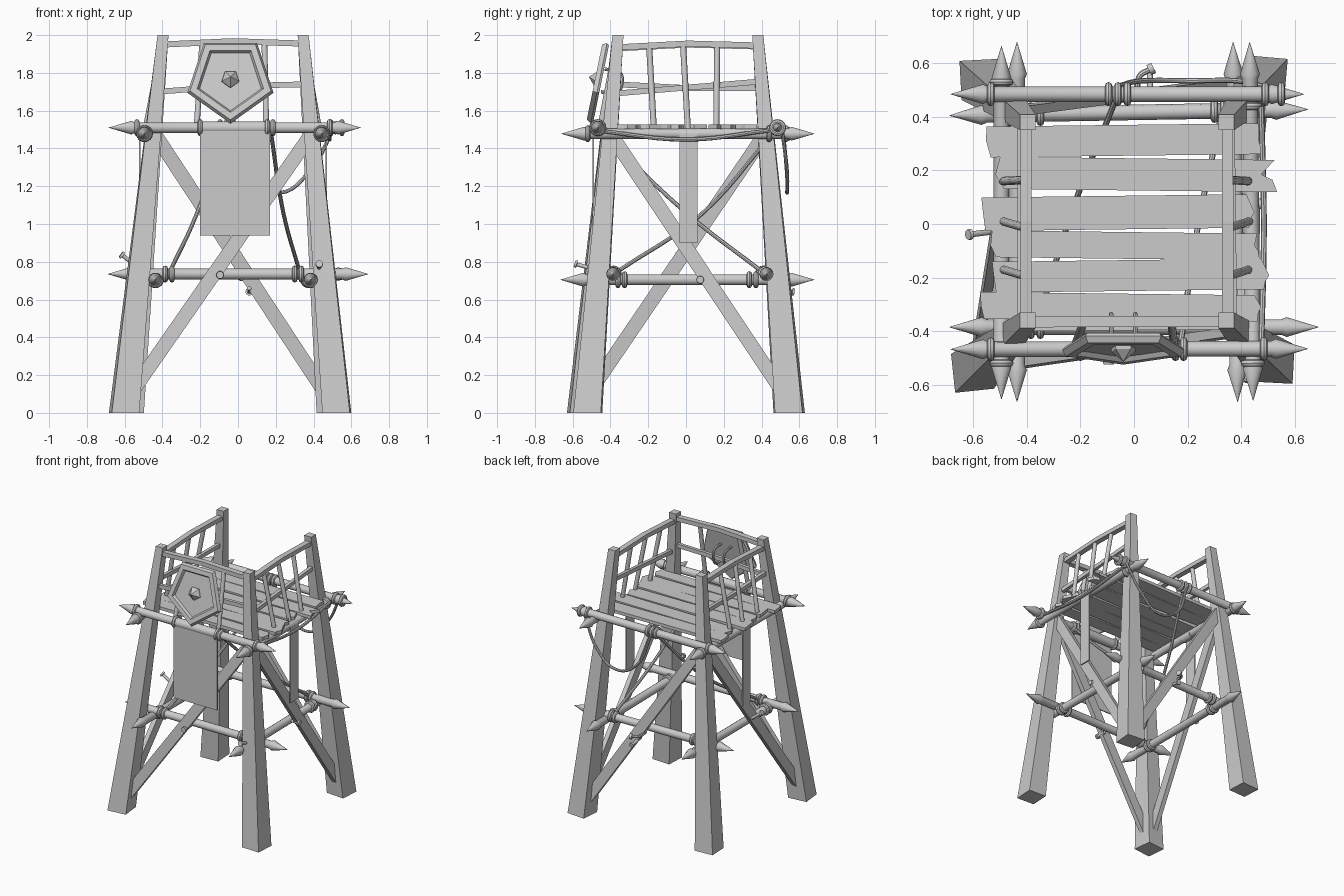
import bpy, bmesh, math
from mathutils import Vector as V

if "Cube" in bpy.data.objects:
    bpy.data.objects.remove(bpy.data.objects["Cube"])

mat = bpy.data.materials.new("plain grey")
mat.diffuse_color = (0.6, 0.6, 0.6, 1)
mat.use_nodes = True
mat.node_tree.nodes["Principled BSDF"].inputs["Base Color"].default_value = mat.diffuse_color


def finish(ob, smooth):
    ob.data.materials.clear()
    ob.data.materials.append(mat)
    if smooth:
        bpy.ops.object.select_all(action='DESELECT')
        ob.select_set(True)
        bpy.context.view_layer.objects.active = ob
        bpy.ops.object.shade_smooth_by_angle(angle=math.radians(40))
    return ob


def loft(name, rings, smooth=False, closed=False):
    """Skin a list of equal-length point rings, capping both ends."""
    bm = bmesh.new()
    rs = [[bm.verts.new(p) for p in r] for r in rings]
    n = len(rs[0])
    pairs = list(zip(rs, rs[1:])) + ([(rs[-1], rs[0])] if closed else [])
    for a, b in pairs:
        for i in range(n):
            bm.faces.new((a[i], a[(i + 1) % n], b[(i + 1) % n], b[i]))
    if not closed:
        bm.faces.new(rs[0])
        bm.faces.new(rs[-1])
    bmesh.ops.remove_doubles(bm, verts=bm.verts, dist=1e-5)
    bmesh.ops.recalc_face_normals(bm, faces=bm.faces)
    me = bpy.data.meshes.new(name)
    bm.to_mesh(me)
    bm.free()
    ob = bpy.data.objects.new(name, me)
    bpy.context.collection.objects.link(ob)
    return finish(ob, smooth)


def frame(d, hint=V((0, 0, 1))):
    d = d.normalized()
    if abs(d.dot(hint)) > 0.95:
        hint = V((1, 0, 0))
    a = d.cross(hint).normalized()
    return a, a.cross(d).normalized()


def lathe(name, p0, p1, prof, n=14):
    """Round shape along p0-p1; prof = (distance along, radius)."""
    p0, p1 = V(p0), V(p1)
    d = (p1 - p0).normalized()
    a, b = frame(d)
    rings = [[p0 + d * t + r * (a * math.cos(k * math.tau / n) + b * math.sin(k * math.tau / n))
              for k in range(n)] for t, r in prof]
    return loft(name, rings, True)


def rod(name, p0, p1, r, n=10):
    return lathe(name, p0, p1, [(0, r), ((V(p1) - V(p0)).length, r)], n)


def beam(name, pts, w, h, hint=V((0, 0, 1))):
    """Rectangular bar along a path: w sideways, h along the hint."""
    pts = [V(p) for p in pts]
    a, b = frame(pts[-1] - pts[0], hint)
    return loft(name, [[p + a * (sx * w / 2) + b * (sy * h / 2)
                        for sx, sy in ((-1, -1), (1, -1), (1, 1), (-1, 1))] for p in pts])


def rope(name, pts, r):
    cu = bpy.data.curves.new(name, 'CURVE')
    cu.dimensions, cu.bevel_depth, cu.bevel_resolution = '3D', r, 2
    cu.resolution_u, cu.use_fill_caps = 6, True
    s = cu.splines.new('BEZIER')
    s.bezier_points.add(len(pts) - 1)
    for bp, p in zip(s.bezier_points, pts):
        bp.co = p
        bp.handle_left_type = bp.handle_right_type = 'AUTO'
    ob = bpy.data.objects.new(name, cu)
    bpy.context.collection.objects.link(ob)
    bpy.ops.object.select_all(action='DESELECT')
    ob.select_set(True)
    bpy.context.view_layer.objects.active = ob
    bpy.ops.object.convert(target='MESH')
    return finish(bpy.context.view_layer.objects.active, True)


def ring(name, c, d, R=0.031, r=0.014):
    c, d = V(c), V(d).normalized()
    a, b = frame(d)
    rings = []
    for i in range(16):
        o = a * math.cos(i * math.tau / 16) + b * math.sin(i * math.tau / 16)
        rings.append([c + o * (R + r * math.cos(k * math.tau / 8)) + d * (r * math.sin(k * math.tau / 8))
                      for k in range(8)])
    return loft(name, rings, True, True)


# Four splayed, tapered legs
legs = {"front_left": ((-0.603, -0.55), (-0.397, -0.36), 6), "front_right": ((0.523, -0.52), (0.345, -0.36), -3),
        "back_left": ((-0.575, 0.54), (-0.397, 0.38), 3), "back_right": ((0.495, 0.55), (0.345, 0.38), -5)}


def leg_at(k, z):
    b, t, _ = legs[k]
    f = z / 2
    return V((b[0] + (t[0] - b[0]) * f, b[1] + (t[1] - b[1]) * f, z))


for k, (b, t, tw) in legs.items():
    rings = []
    for z, s, ang in ((0, 0.073, tw), (2, 0.029, 0)):
        q = math.radians(ang)
        rings.append([leg_at(k, z) + V((s * (x * math.cos(q) - y * math.sin(q)), s * (x * math.sin(q) + y * math.cos(q)), 0))
                      for x, y in ((-1, -1), (1, -1), (1, 1), (-1, 1))])
    loft(k + "_leg", rings)

# Pointed logs
logs = [("front_upper", (-0.685, -0.468, 1.51), (0.65, -0.466, 1.51), (-0.535, 0.485)),
        ("back_upper", (-0.685, 0.485, 1.51), (0.635, 0.485, 1.51), (-0.535, 0.49, 0.55, -0.095, -0.06, -0.025)),
        ("front_lower", (-0.69, -0.385, 0.735), (0.69, -0.385, 0.735), (-0.385, -0.35, 0.30, 0.335)),
        ("back_lower", (-0.69, 0.405, 0.735), (0.65, 0.428, 0.735), (-0.385, -0.35, 0.30, 0.335)),
        ("left_upper", (-0.495, -0.655, 1.478), (-0.495, 0.665, 1.478), (-0.52, 0.53)),
        ("right_upper", (0.445, -0.66, 1.478), (0.432, 0.68, 1.478), (-0.52, 0.44)),
        ("left_lower", (-0.437, -0.665, 0.705), (-0.437, 0.68, 0.705), (-0.36, -0.325, 0.335, 0.37)),
        ("right_lower", (0.387, -0.665, 0.705), (0.37, 0.68, 0.705), (-0.36, -0.325, 0.335, 0.37))]
for name, p, q, bands in logs:
    p, q = V(p), V(q)
    L = (q - p).length
    lathe(name + "_log", p, q, [(0, 0.0005), (0.12, 0.037), (0.14, 0.029), (L - 0.14, 0.029),
                                (L - 0.12, 0.037), (L, 0.0005)])
    ax = 0 if abs(q.x - p.x) > 1 else 1
    for c in bands:
        ring(name + "_binding", p.lerp(q, (c - p[ax]) / (q[ax] - p[ax])), q - p)

# Diagonal braces, one per side
for name, lo, hi, nrm in (("front", "front_left", "front_right", (0, 1, 0)), ("back", "back_right", "back_left", (0, 1, 0)),
                          ("right", "back_right", "front_right", (1, 0, 0)), ("left", "front_left", "back_left", (1, 0, 0))):
    beam(name + "_brace", [leg_at(lo, 0.06), leg_at(hi, 1.48)], 0.075, 0.035, V(nrm))

# Uneven floor planks: left x, right x, y low, y high, end jag
for i, (x0, x1, y0, y1, j) in enumerate(((-0.55, 0.475, 0.255, 0.37, -0.01), (-0.5, 0.535, 0.125, 0.245, -0.06),
                                         (-0.57, 0.43, -0.02, 0.105, 0.02), (-0.53, 0.47, -0.13, -0.03, -0.02),
                                         (-0.53, 0.485, -0.25, -0.135, 0.02), (-0.575, 0.46, -0.36, -0.26, 0.015))):
    m, e = (y0 + y1) / 2, 0.006 * (-1) ** i
    out = [(x0 + 0.015, y0 - e), (x1, y0 + e), (x1 + j * 0.3, m - 0.02), (x1 + j, m),
           (x1 - 0.01, y1 + e), (x0, y1 - e), (x0 + j * 0.3, m)]
    loft("floor_plank", [[V((x, y, z)) for x, y in out] for z in (1.503, 1.527)])


# Railings on the left, right and front
def rail(name, a, b, z0, z1, bow, w, h):
    p, q = leg_at(a, z0), leg_at(b, z1)
    beam(name, [p, (p + q) / 2 + V((0, 0, bow)), q], w, h)


rail("left_top_rail", "front_left", "back_left", 1.93, 1.94, 0.015, 0.042, 0.032)
rail("right_top_rail", "front_right", "back_right", 1.935, 1.945, 0.015, 0.042, 0.032)
rail("front_top_rail", "front_left", "front_right", 1.95, 1.955, 0.015, 0.042, 0.032)
rail("left_mid_rail", "front_left", "back_left", 1.74, 1.72, -0.01, 0.025, 0.03)
rail("right_mid_rail", "front_right", "back_right", 1.69, 1.755, 0.0, 0.025, 0.03)
rail("front_mid_rail", "front_left", "front_right", 1.70, 1.74, 0.01, 0.025, 0.03)
for yb, yt in ((-0.17, -0.195), (0.01, -0.015), (0.16, 0.165)):
    rod("left_baluster", (-0.49, yb, 1.5), (-0.405, yt, 1.94), 0.016)
    rod("right_baluster", (0.43, yb, 1.5), (0.352, yt, 1.94), 0.016)
for xb, xt in ((-0.22, -0.19), (0.15, 0.14)):
    rod("front_baluster", (xb, -0.455, 1.5), (xt, -0.37, 1.95), 0.016)

# Pentagonal shield with raised rim and spiked boss
up, out, c = V((0, 0.2, 0.98)), V((0, -0.98, 0.2)), V((-0.04, -0.445, 1.765))


def penta(r, d):
    return [c + out * d + V((1, 0, 0)) * (r * math.cos(a)) + up * (r * math.sin(a))
            for a in (math.radians(-90 + 72 * k) for k in range(5))]


loft("shield", [penta(*s) for s in ((0.23, 0), (0.24, 0.012), (0.225, 0.036), (0.185, 0.036), (0.172, 0.018))])
loft("shield_boss", [penta(*s) for s in ((0.05, 0.015), (0.047, 0.03), (0.0005, 0.07))])
for x in (-0.085, 0.005):
    rope("shield_strap", [(x, -0.43, 1.82), (x, -0.35, 1.80), (x, -0.34, 1.74), (x, -0.37, 1.69), (x, -0.45, 1.70)], 0.009)

# Hanging cloth banners with a sleeve around each log
beam("front_banner", [(-0.015, -0.49, 1.50), (-0.015, -0.49, 0.94)], 0.008, 0.37, V((1, 0, 0))).name = "front_banner"
bpy.data.objects.remove(bpy.data.objects["front_banner"])
for name, x0, x1, y0, y1, z0, z1 in (("front_banner", -0.2, 0.17, -0.496, -0.488, 0.94, 1.505),
                                     ("left_banner", -0.524, -0.516, -0.035, 0.06, 0.90, 1.478),
                                     ("right_banner", 0.462, 0.470, -0.035, 0.06, 0.90, 1.478)):
    loft(name, [[V((x0, y0, z)), V((x1, y0, z)), V((x1, y1, z)), V((x0, y1, z))] for z in (z0, z1)])
rod("front_banner_sleeve", (-0.2, -0.467, 1.51), (0.17, -0.467, 1.51), 0.034, 14)
for x in (-0.495, 0.44):
    rod("side_banner_sleeve", (x, -0.035, 1.472), (x, 0.06, 1.472), 0.031, 14)
for x in (-0.2, 0.155, 0.185):
    ring("banner_tie", (x, -0.467, 1.51), (1, 0, 0))

# Ropes: two crossing inside, one swag at the back, one along the right edge
rope("left_cross_rope", [(-0.07, 0.46, 1.48), (-0.22, 0.08, 1.05), (-0.36, -0.36, 0.75)], 0.011)
rope("right_cross_rope", [(0.175, -0.44, 1.48), (0.24, 0.0, 1.06), (0.325, 0.40, 0.75)], 0.011)
rope("back_swag_rope", [(0.50, 0.51, 1.49), (0.38, 0.535, 1.28), (0.22, 0.535, 1.165), (0.04, 0.535, 1.25),
                        (-0.06, 0.515, 1.49)], 0.010)
rope("right_edge_rope", [(0.475, -0.47, 1.495), (0.485, 0.0, 1.447), (0.475, 0.44, 1.495)], 0.011)

# Headed pegs through braces and a leg
for p, q in (((-0.095, -0.44, 0.73), (-0.095, -0.525, 0.73)), ((0.40, 0.075, 0.705), (0.475, 0.075, 0.705)),
             ((-0.54, -0.03, 0.78), (-0.62, -0.04, 0.84)), ((0.43, -0.52, 0.77), (0.43, -0.59, 0.79)),
             ((0.06, 0.46, 0.66), (0.06, 0.575, 0.64))):
    L = (V(q) - V(p)).length
    lathe("peg", p, q, [(0, 0.011), (L - 0.014, 0.011), (L - 0.012, 0.021), (L, 0.019)], 10)
rope("bent_peg", [(0.02, 0.46, 0.71), (0.02, 0.55, 0.71), (0.06, 0.578, 0.71)], 0.011)
lathe("bent_peg_head", (0.055, 0.575, 0.71), (0.075, 0.585, 0.71), [(0, 0.02), (0.02, 0.02)], 10)
